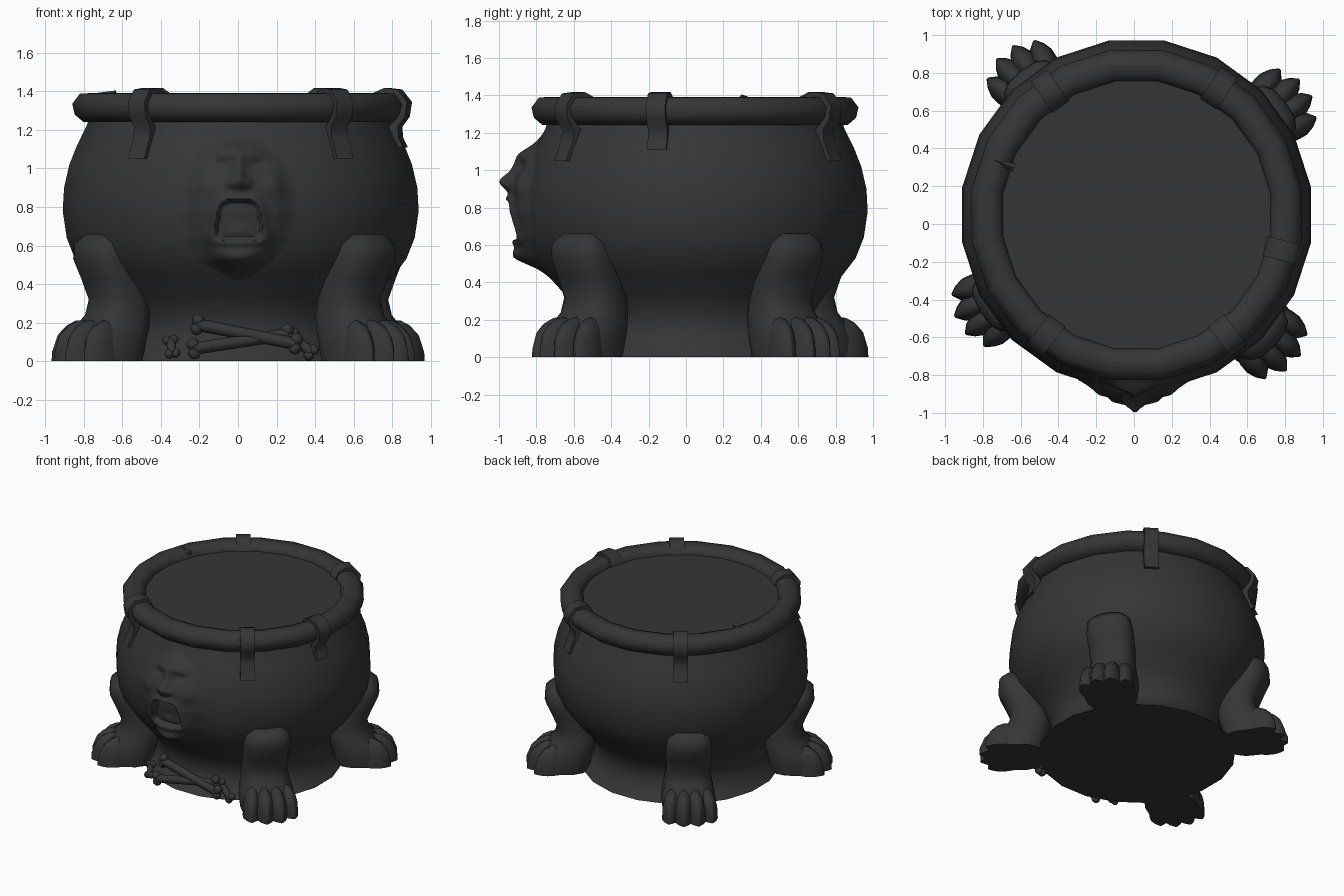
import bpy, bmesh, math
from mathutils import Vector, Matrix

if "Cube" in bpy.data.objects:
    bpy.data.objects.remove(bpy.data.objects["Cube"])

CX, CY = 0.014, 0.048          # pot axis
IRON = bpy.data.materials.new("dark_iron")
IRON.diffuse_color = (0.036, 0.036, 0.036, 1)
IRON.use_nodes = True
IRON.node_tree.nodes["Principled BSDF"].inputs["Base Color"].default_value = IRON.diffuse_color

# pot outline as (radius, height)
POT = [(0.72, 0), (0.665, 0.06), (0.635, 0.14), (0.64, 0.23), (0.70, 0.33), (0.80, 0.44), (0.87, 0.53),
       (0.914, 0.64), (0.935, 0.78), (0.928, 0.90), (0.90, 1.02), (0.86, 1.12), (0.81, 1.22), (0.79, 1.28)]


def pot_radius(z):
    for (r0, z0), (r1, z1) in zip(POT, POT[1:]):
        if z <= z1:
            return r0 + (r1 - r0) * (z - z0) / (z1 - z0)
    return POT[-1][0]


def finish(name, bm, angle=40, matrix=None):
    if matrix:
        bm.transform(matrix)
    bmesh.ops.recalc_face_normals(bm, faces=bm.faces)
    me = bpy.data.meshes.new(name)
    bm.to_mesh(me)
    bm.free()
    me.materials.append(IRON)
    ob = bpy.data.objects.new(name, me)
    bpy.context.collection.objects.link(ob)
    bpy.ops.object.select_all(action='DESELECT')
    ob.select_set(True)
    bpy.context.view_layer.objects.active = ob
    bpy.ops.object.shade_smooth_by_angle(angle=math.radians(angle))
    return ob


def loft(bm, rings, closed=False, top=True):
    loops = [[bm.verts.new(p) for p in ring] for ring in rings]
    n = len(loops[0])
    pairs = list(zip(loops, loops[1:])) + ([(loops[-1], loops[0])] if closed else [])
    for a, b in pairs:
        for i in range(n):
            j = (i + 1) % n
            bm.faces.new((a[i], a[j], b[j], b[i]))
    if not closed:
        bm.faces.new(loops[0])
        if top:
            bm.faces.new(loops[-1])


def circle(r, z, n=20):
    return [(CX + r * math.cos(2 * math.pi * (i + 0.5) / n),
             CY + r * math.sin(2 * math.pi * (i + 0.5) / n), z) for i in range(n)]


def radial(deg):
    """Local +x points outward from the pot axis."""
    return Matrix.Translation((CX, CY, 0)) @ Matrix.Rotation(math.radians(deg), 4, 'Z')


# pot body
bm = bmesh.new()
loft(bm, [circle(r, z) for r, z in POT], top=False)
finish("pot_body", bm, 60)

# rolled rim
RIM = [(0.715, 1.33), (0.735, 1.375), (0.78, 1.392), (0.845, 1.388), (0.885, 1.335),
       (0.872, 1.28), (0.825, 1.24), (0.74, 1.25)]
bm = bmesh.new()
loft(bm, [circle(r, z) for r, z in RIM], closed=True)
finish("rim", bm, 60)

# liquid surface
bm = bmesh.new()
bm.faces.new([bm.verts.new(p) for p in circle(0.725, 1.335)])
finish("liquid", bm)

# straps folded over the rim: angle, lower end height
STRAP = [(0.70, 1.34), (0.725, 1.395), (0.78, 1.418), (0.85, 1.41), (0.902, 1.345), (0.89, 1.27), (0.85, 1.215)]
for k, (deg, low) in enumerate([(57, 1.05), (-13.6, 1.11), (-53, 1.05), (233, 1.05), (125, 1.06)]):
    path = STRAP + [(pot_radius(1.16) + 0.015, 1.16), (pot_radius(low) + 0.015, low)]
    bm = bmesh.new()
    rings = []
    for r, z in path:
        d = Vector((r - 0.79, z - 1.28))
        d = d.normalized() * 0.035 if z > 1.22 else Vector((0.05, 0))
        w = 0.053
        rings.append([(r, -w, z), (r, w, z), (r - d.x, w, z - d.y), (r - d.x, -w, z - d.y)])
    loft(bm, rings)
    finish(f"strap_{k}", bm, 50, radial(deg))

# small dent ridge on the rim
bm = bmesh.new()
bmesh.ops.create_cone(bm, segments=4, radius1=0.022, radius2=0.008, depth=0.11, cap_ends=True,
                      matrix=Matrix.Translation((0.75, 0, 1.383)) @ Matrix.Rotation(math.pi / 2, 4, 'Y'))
finish("rim_ridge", bm, 30, radial(159))

# legs: height, inner radius, outer radius, half width
LEG = [(0.0, 0.66, 1.03, 0.19), (0.10, 0.64, 1.03, 0.20), (0.17, 0.62, 0.99, 0.188), (0.24, 0.61, 0.92, 0.172),
       (0.32, 0.62, 0.90, 0.16), (0.43, 0.66, 0.945, 0.168), (0.53, 0.72, 0.99, 0.172),
       (0.61, 0.77, 0.985, 0.158), (0.66, 0.82, 0.93, 0.105)]


def add_leg(name, deg, scale):
    bm = bmesh.new()
    rings = []
    for z, a, b, w in LEG:
        ring = []
        for i in range(14):
            t = 2 * math.pi * i / 14
            c, s = math.cos(t), math.sin(t)
            sq = lambda v: math.copysign(abs(v) ** 0.75, v)
            ring.append(((a + b) / 2 + (b - a) / 2 * sq(c), w * sq(s), z))
        rings.append(ring)
    loft(bm, rings)
    # four toes, flat below and drawn to a point
    for i, (yy, reach) in enumerate([(-0.16, 1.07), (-0.055, 1.12), (0.055, 1.12), (0.16, 1.07)]):
        m = Matrix.Rotation(math.radians((i - 1.5) * 9), 4, 'Z')
        toe = [(0.82, 0.05, 0.19), (0.92, 0.066, 0.215), (0.98, 0.07, 0.21), (1.03, 0.064, 0.185),
               (1.075, 0.04, 0.14), (1.11, 0.006, 0.05)]
        rings = []
        for x, w, h in toe:
            ring = []
            for j in range(9):
                t = math.pi * j / 8
                p = m @ Vector((x - 1.11, w * math.cos(t), 0))
                ring.append((reach + p.x, yy + p.y, h * math.sin(t) ** 0.7 if 0 < j < 8 else 0))
            rings.append(ring)
        loft(bm, rings)
    finish(name, bm, 55, radial(deg) @ Matrix.Diagonal((scale, 1, 1, 1)))


for name, deg, s in [("leg_front_right", -43.5, 1.02), ("leg_front_left", 212, 0.985),
                     ("leg_back_right", 37, 1.0), ("leg_back_left", 129, 0.99)]:
    add_leg(name, deg, s)


# face bulging out of the front of the pot
def bump(x, z, x0, z0, sx, sz):
    return math.exp(-((x - x0) / sx) ** 2 - ((z - z0) / sz) ** 2)


def face_edge(x, z):
    return math.hypot(x / 0.31, (z - 0.81) / 0.41)


def face_height(x, z):
    ax = abs(x)
    d = 0.062 * bump(x, z, 0, 0.84, 0.22, 0.32)
    d += 0.062 * bump(x, z, 0, 0.94, 0.035, 0.045)                     # nose tip
    d += 0.028 * bump(x, z, 0, 1.03, 0.03, 0.08)                       # nose bridge
    d += 0.025 * bump(ax, z, 0.045, 0.925, 0.025, 0.025)               # nostrils
    d += 0.028 * bump(ax, z, 0.05, 1.09, 0.09, 0.04)                   # brows
    d -= 0.022 * bump(ax, z, 0.10, 1.02, 0.055, 0.03)                  # eye sockets
    d += 0.018 * bump(ax, z, 0.19, 0.92, 0.06, 0.06)                   # cheeks
    d += 0.075 * bump(x, z, 0, 0.53, 0.14, 0.07)                       # chin
    # open mouth, wider at the bottom, with a raised lip
    half = 0.095 + 0.035 * (0.83 - z) / 0.2
    e = ((ax / half) ** 5 + (abs(z - 0.73) / 0.10) ** 5) ** 0.2
    d += 0.018 * math.exp(-((e - 1.15) / 0.2) ** 2)
    if e < 1.04:
        floor = 0.006 + 0.012 * bump(x, z, 0, 0.67, 0.07, 0.03)        # mouth floor and tongue
        k = min(1, (1.04 - e) / 0.14)
        d = d * (1 - k) + floor * k
    # blend softly into the pot
    f = min(1, max(0, (1 - face_edge(x, z)) / 0.35))
    return d * f * f * (3 - 2 * f) - 0.012 * (1 - f)


bm = bmesh.new()
NX, NZ = 64, 80
grid = []
for j in range(NZ + 1):
    z = 0.40 + 0.82 * j / NZ
    row = []
    for i in range(NX + 1):
        x = -0.31 + 0.62 * i / NX
        y = CY - math.sqrt(pot_radius(z) ** 2 - x * x) - face_height(x, z)
        row.append(bm.verts.new((x + 0.005, y, z)))
    grid.append(row)
for j in range(NZ):
    for i in range(NX):
        bm.faces.new((grid[j][i], grid[j][i + 1], grid[j + 1][i + 1], grid[j + 1][i]))
# drop the part of the patch outside the face
bmesh.ops.delete(bm, geom=[v for row in grid for v in row if face_edge(v.co.x - 0.005, v.co.z) > 1.0],
                 context='VERTS')
finish("face", bm, 60)


# loose bones: shaft with two knobs at each end
def add_bone(name, a, b, r):
    a, b = Vector(a), Vector(b)
    d = (b - a).normalized()
    rot = d.to_track_quat('Z', 'Y').to_matrix().to_4x4()
    side = d.cross(Vector((0, 1, 0))).normalized()
    bm = bmesh.new()
    bmesh.ops.create_cone(bm, segments=8, radius1=r, radius2=r, depth=(b - a).length, cap_ends=True,
                          matrix=Matrix.Translation((a + b) / 2) @ rot)
    for end in (a, b):
        for s in (-1, 1):
            bmesh.ops.create_uvsphere(bm, u_segments=8, v_segments=6, radius=r * 1.05,
                                      matrix=Matrix.Translation(end + side * s * r * 0.7))
    finish(name, bm, 50)


add_bone("bone_long_a", (-0.21, -0.645, 0.19), (0.30, -0.69, 0.09), 0.032)
add_bone("bone_long_b", (-0.23, -0.70, 0.065), (0.26, -0.65, 0.14), 0.032)
add_bone("bone_short_right", (0.28, -0.62, 0.13), (0.38, -0.64, 0.045), 0.027)
add_bone("bone_short_left", (-0.35, -0.60, 0.11), (-0.34, -0.64, 0.04), 0.024)
